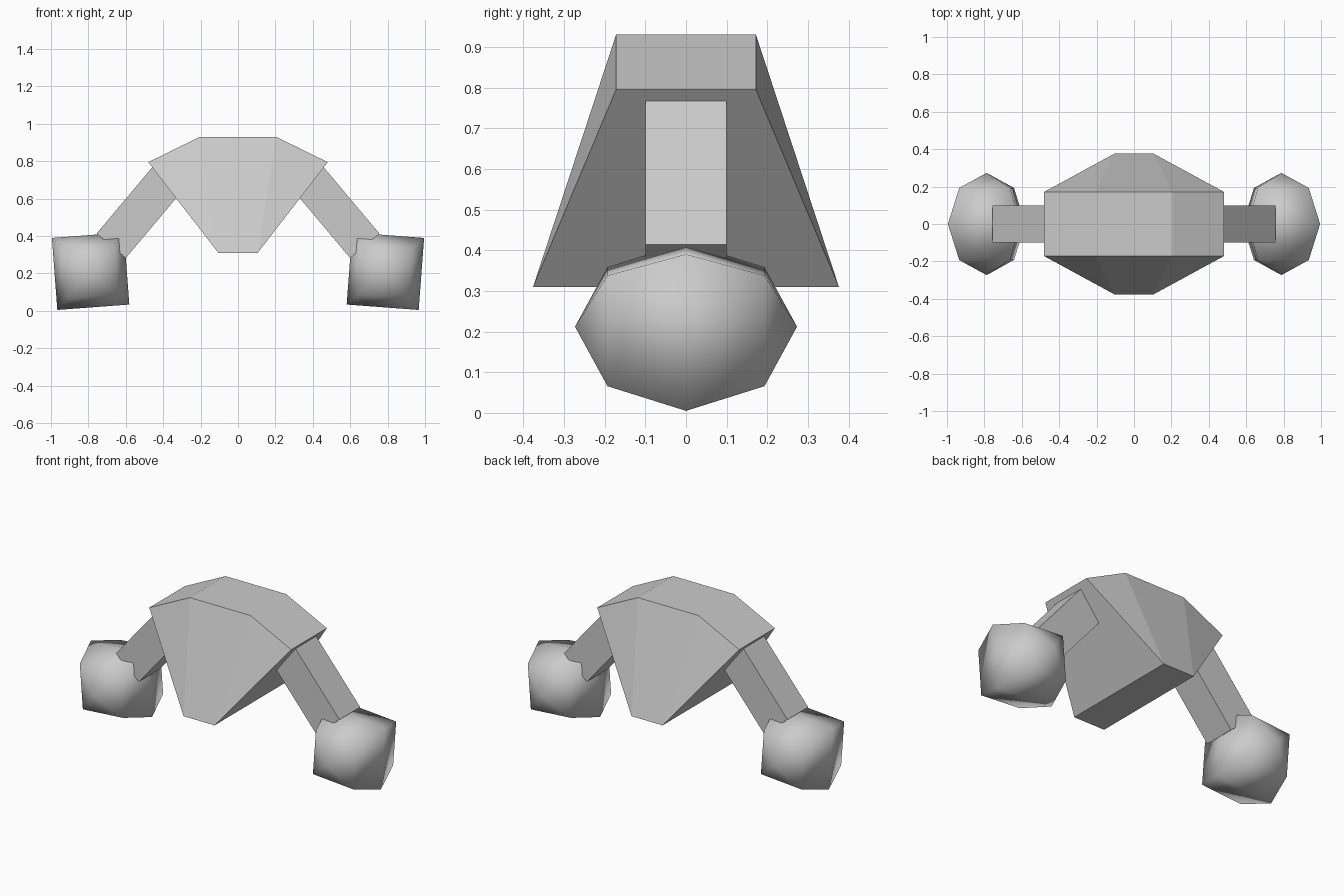
import bpy
import bmesh
from math import radians, hypot
from mathutils import Matrix, Vector

cube = bpy.data.objects.get("Cube")
if cube:
    bpy.data.objects.remove(cube, do_unlink=True)

grey = bpy.data.materials.new("light_grey")
grey.use_nodes = True
colour = (0.6, 0.6, 0.6, 1)
grey.diffuse_color = colour
grey.node_tree.nodes["Principled BSDF"].inputs["Base Color"].default_value = colour


def add_part(name, bm, smooth=False):
    """Turn a bmesh into a named, coloured object."""
    bmesh.ops.recalc_face_normals(bm, faces=bm.faces)
    for face in bm.faces:
        face.smooth = smooth
    mesh = bpy.data.meshes.new(name)
    bm.to_mesh(mesh)
    bm.free()
    mesh.materials.append(grey)
    obj = bpy.data.objects.new(name, mesh)
    bpy.context.collection.objects.link(obj)
    return obj


# Hull: six-sided outline, flaring in depth towards the bottom
half = [(0.105, 0.31, 0.376), (0.48, 0.795, 0.172), (0.205, 0.93, 0.172)]
outline = half + [(-x, z, y) for x, z, y in reversed(half)]
bm = bmesh.new()
front = [bm.verts.new((x, -y, z)) for x, z, y in outline]
back = [bm.verts.new((x, y, z)) for x, z, y in outline]
for ring in (front, back):
    low_l, mid_l, top_l, top_r, mid_r, low_r = ring
    bm.faces.new((low_l, top_l, top_r, low_r))
    bm.faces.new((low_l, mid_l, top_l))
    bm.faces.new((low_r, top_r, mid_r))
for i in range(len(outline)):
    j = (i + 1) % len(outline)
    bm.faces.new((front[i], front[j], back[j], back[i]))
add_part("hull", bm)

for side, label in ((1, "left"), (-1, "right")):
    # Arm: square bar running from inside the hull down to the wheel
    start = Vector((side * 0.34, 0, 0.75))
    end = Vector((side * 0.678, 0, 0.348))
    bm = bmesh.new()
    bmesh.ops.create_cube(bm, size=1)
    along = end - start
    place = (Matrix.Translation((start + end) / 2)
             @ along.to_track_quat('Z', 'Y').to_matrix().to_4x4()
             @ Matrix.Diagonal((0.2, 0.204, along.length, 1)))
    bmesh.ops.transform(bm, matrix=place, verts=bm.verts)
    add_part(label + "_arm", bm)

    # Wheel: coarse four-sided ball with its poles front and back
    bm = bmesh.new()
    place = (Matrix.Translation((side * 0.788, 0, 0.212))
             @ Matrix.Rotation(radians(-side * 40.7), 4, 'Y')
             @ Matrix.Rotation(radians(90), 4, 'X'))
    bmesh.ops.create_uvsphere(bm, u_segments=4, v_segments=4, radius=0.273, matrix=place)
    add_part(label + "_wheel", bm, smooth=True)
